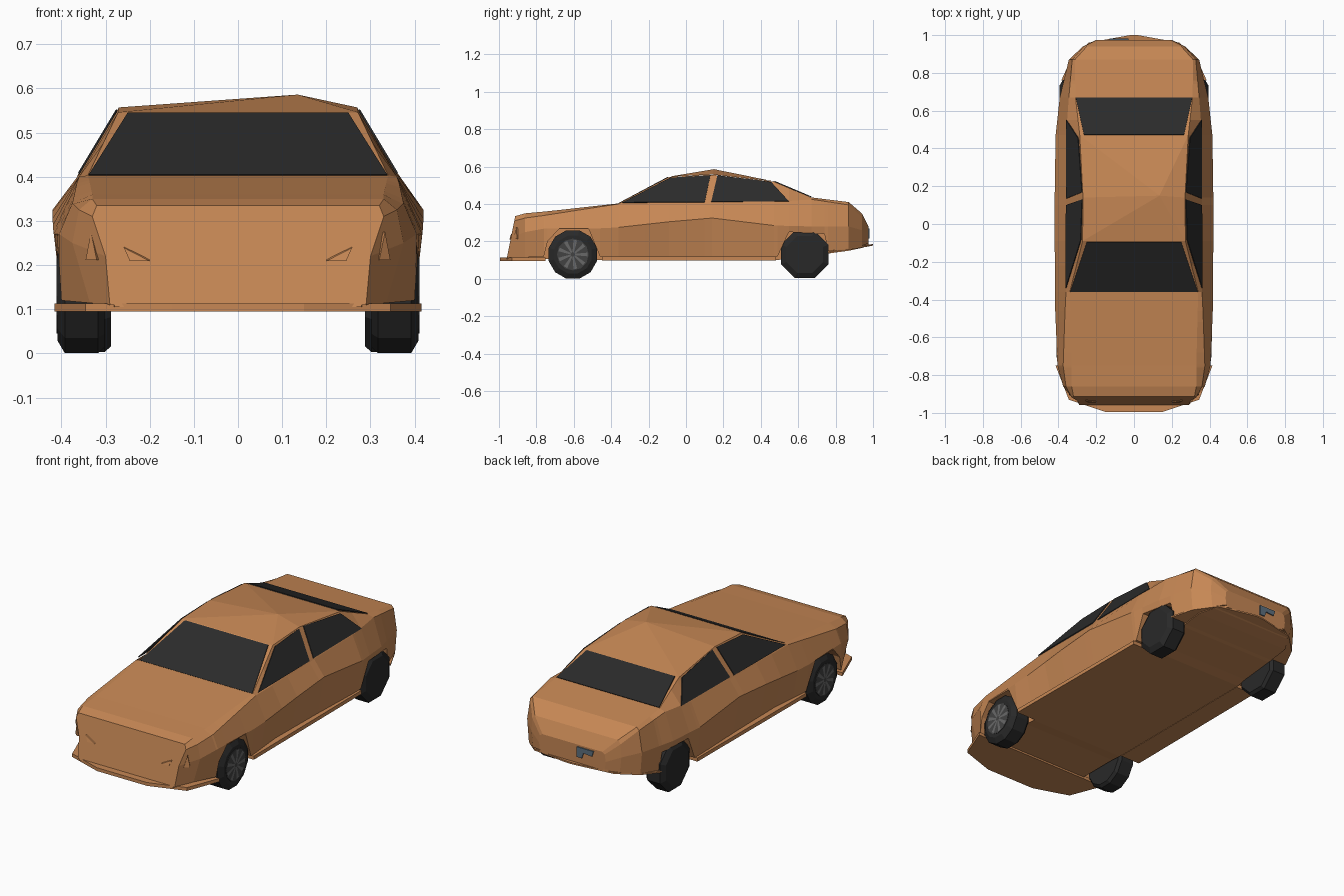
import bpy, bmesh, math
from mathutils import Vector, Matrix

cube = bpy.data.objects.get("Cube")
if cube:
    bpy.data.objects.remove(cube)


def material(name, color):
    m = bpy.data.materials.new(name)
    m.use_nodes = True
    rgba = (*color, 1)
    m.diffuse_color = rgba
    m.node_tree.nodes["Principled BSDF"].inputs["Base Color"].default_value = rgba
    return m


PAINT = material("copper_paint", (0.57, 0.245, 0.09))
GLASS = material("dark_glass", (0.024, 0.024, 0.024))
RUBBER = material("black_rubber", (0.022, 0.022, 0.022))
RIM = material("dark_rim", (0.055, 0.055, 0.055))
SPOKE = material("grey_spoke", (0.14, 0.14, 0.14))
STEEL = material("blue_steel", (0.11, 0.16, 0.21))


def finish(name, bm, mat):
    bmesh.ops.recalc_face_normals(bm, faces=bm.faces)
    mesh = bpy.data.meshes.new(name)
    bm.to_mesh(mesh)
    bm.free()
    mesh.materials.append(mat)
    ob = bpy.data.objects.new(name, mesh)
    bpy.context.collection.objects.link(ob)
    return ob


def plate(name, corners, offset, mat):
    """Thin solid made by sweeping a polygon along an offset."""
    bm = bmesh.new()
    base = bm.faces.new([bm.verts.new(c) for c in corners])
    out = bmesh.ops.extrude_face_region(bm, geom=[base], use_keep_orig=True)
    moved = [v for v in out["geom"] if isinstance(v, bmesh.types.BMVert)]
    bmesh.ops.translate(bm, verts=moved, vec=Vector(offset))
    return finish(name, bm, mat)


def mirrored(points):
    return [(-p[0], *p[1:]) for p in points]


def at(keys, y):
    """Interpolate a table of rows keyed by y."""
    for a, b in zip(keys, keys[1:]):
        if y <= b[0]:
            t = (y - a[0]) / (b[0] - a[0])
            return [p + (q - p) * t for p, q in zip(a[1:], b[1:])]
    return list(keys[-1][1:])


# Upper body: y, crease x z, belt x z, top edge x z
UPPER = [
    (-.93, .30, .22, .33, .31, .32, .335),
    (-.86, .375, .25, .36, .325, .33, .35),
    (-.75, .405, .27, .375, .34, .33, .36),
    (-.46, .417, .27, .365, .385, .337, .392),
    (-.36, .418, .275, .36, .40, .34, .403),
    (-.09, .42, .305, .36, .40, .272, .545),
    (.14, .42, .325, .36, .405, .27, .556),
    (.47, .415, .285, .36, .41, .287, .52),
    (.67, .393, .28, .345, .425, .31, .435),
    (.87, .345, .28, .327, .395, .313, .41),
    (.94, .27, .26, .265, .33, .25, .35),
    (.975, .20, .23, .195, .27, .18, .28),
]
# Lower body: y, floor z, lower edge z, lower edge x
LOWER = [
    (-.93, .105, .11, .29), (-.76, .105, .12, .40), (-.74, .105, .20, .405),
    (-.68, .105, .265, .41), (-.52, .105, .265, .41), (-.46, .10, .12, .40),
    (-.22, .10, .11, .375), (.10, .10, .11, .38), (.49, .10, .12, .395),
    (.55, .11, .25, .40), (.74, .13, .24, .375), (.76, .135, .15, .37),
    (.87, .15, .16, .335), (.94, .165, .175, .26), (.975, .18, .19, .195),
]


def section(y):
    cx, cz, bx, bz, tx, tz = at(UPPER, y)
    floor, sill, sx = at(LOWER, y)
    inner = min(.29, sx - .01)
    half = [(inner, floor), (inner, sill), (sx, sill), (cx, cz), (bx, bz), (tx, tz)]
    ring = half + [(-x, z) for x, z in reversed(half)]
    lean = .2 if y < -.9 else 0
    return [(x, y + (z - .25) * lean, z) for x, z in ring]


# Body shell lofted from nose to tail
stations = sorted({k[0] for k in UPPER} | {k[0] for k in LOWER})
bm = bmesh.new()
rings = [[bm.verts.new(p) for p in section(y)] for y in stations]
for r, s in zip(rings, rings[1:]):
    for i in range(len(r)):
        j = (i + 1) % len(r)
        bm.faces.new((r[i], r[j], s[j], s[i]))
bm.faces.new(rings[0])
bm.faces.new(rings[-1])
finish("body_shell", bm, PAINT)

# Faceted roof rising to one peak
bm = bmesh.new()
edge = [(at(UPPER, y)[4], y, at(UPPER, y)[5] + .001) for y in (-.09, .14, .47)]
loop = [bm.verts.new(p) for p in edge + mirrored(edge)[::-1]]
peak = bm.verts.new((.135, .15, .586))
for a, b in zip(loop, loop[1:] + loop[:1]):
    bm.faces.new((a, b, peak))
finish("roof", bm, PAINT)


# Windscreen and rear window
def cross_glass(name, low, high, offset):
    pts = [low, high]
    plate(name, pts + mirrored(pts)[::-1], offset, GLASS)


cross_glass("windscreen", (.338, -.358, .401), (.25, -.095, .541), (0, -.003, .004))
cross_glass("rear_window", (.308, .668, .436), (.265, .472, .519), (0, .003, .004))


# Side windows on the sloping cabin sides
def side_glass(name, outline):
    pts = [(.362 - (z - .40) * .60, y, z) for y, z in outline]
    for side, p in (("left", pts), ("right", mirrored(pts))):
        sign = 1 if side == "left" else -1
        plate(side + name, p, (sign * .004, 0, .003), GLASS)


side_glass("_front_window", [(-.34, .406), (-.085, .538), (.13, .55), (.10, .408)])
side_glass("_rear_window", [(.135, .41), (.168, .55), (.455, .515), (.55, .412)])

# Bumper lips
front = [(.415, -.75, .095), (.345, -.93, .095), (.15, -.995, .095)]
plate("front_lip", front + mirrored(front)[::-1], (0, 0, .018), PAINT)
rear = [(.385, .76, .14), (.335, .87, .155), (.24, .96, .17), (.02, 1, .178)]
plate("rear_lip", rear + mirrored(rear)[::-1], (0, 0, .008), PAINT)

# Sills, lamp slits and nose vents on both sides
for side, sign in (("left", 1), ("right", -1)):
    def flip(pts):
        return [(sign * x, y, z) for x, y, z in pts]
    sill = [(.29, -.45, .098), (.41, -.45, .098), (.405, .48, .098), (.29, .48, .098)]
    plate(side + "_sill", flip(sill), (0, 0, .02), PAINT)
    lamp = [(.20, -.938, .212), (.245, -.938, .212), (.258, -.93, .242)]
    plate(side + "_lamp_slit", flip(lamp), (0, -.006, -.003), PAINT)
    vent = [(.315, -.915, .212), (.34, -.895, .212), (.328, -.90, .275)]
    plate(side + "_nose_vent", flip(vent), (sign * .005, -.008, 0), PAINT)

# Small steel badge plate on the tail
badge = [(-.13, .27), (-.03, .27), (-.03, .215), (-.06, .215), (-.07, .245), (-.12, .24)]
plate("tail_plate", [(x, .974, z) for x, z in badge], (0, .007, 0), STEEL)


# Wheels: a chamfered drum around the x axis
def tyre(name, sign, y, inner, radius, sides, turn):
    bm = bmesh.new()
    profile = [(0, .9), (.015, 1), (.09, 1), (.107, .78)]
    hoops = []
    for x, scale in profile:
        hoop = []
        for i in range(sides):
            a = turn + math.tau * i / sides
            r = radius * scale
            hoop.append(bm.verts.new((sign * (inner + x), y + r * math.cos(a),
                                      .13 + r * math.sin(a))))
        hoops.append(hoop)
    for h, k in zip(hoops, hoops[1:]):
        for i in range(sides):
            j = (i + 1) % sides
            bm.faces.new((h[i], h[j], k[j], k[i]))
    bm.faces.new(hoops[0])
    bm.faces.new(hoops[-1])
    finish(name, bm, RUBBER)


def rim(name, sign, y):
    centre = Vector((sign * .409, y, .13))
    disc = [centre + Vector((0, math.cos(a), math.sin(a))) * .085
            for a in (math.tau * i / 12 for i in range(12))]
    plate(name + "_disc", disc, (sign * .002, 0, 0), RIM)
    # Tapered spokes
    bm = bmesh.new()
    for i in range(9):
        spin = Matrix.Rotation(math.tau * i / 9, 3, 'X')
        shape = [(0, .012, .004), (0, .078, .010), (0, .078, -.010), (0, .012, -.004)]
        lift = Vector((sign * .004, 0, 0))
        bm.faces.new([bm.verts.new(centre + lift + spin @ Vector(p)) for p in shape])
    finish(name + "_spokes", bm, SPOKE)


for side, sign in (("left", 1), ("right", -1)):
    tyre(side + "_front_tyre", sign, -.605, .302, .134, 12, math.pi / 12)
    rim(side + "_front_rim", sign, -.605)
    tyre(side + "_rear_tyre", sign, .635, .287, .137, 8, math.pi / 8)
